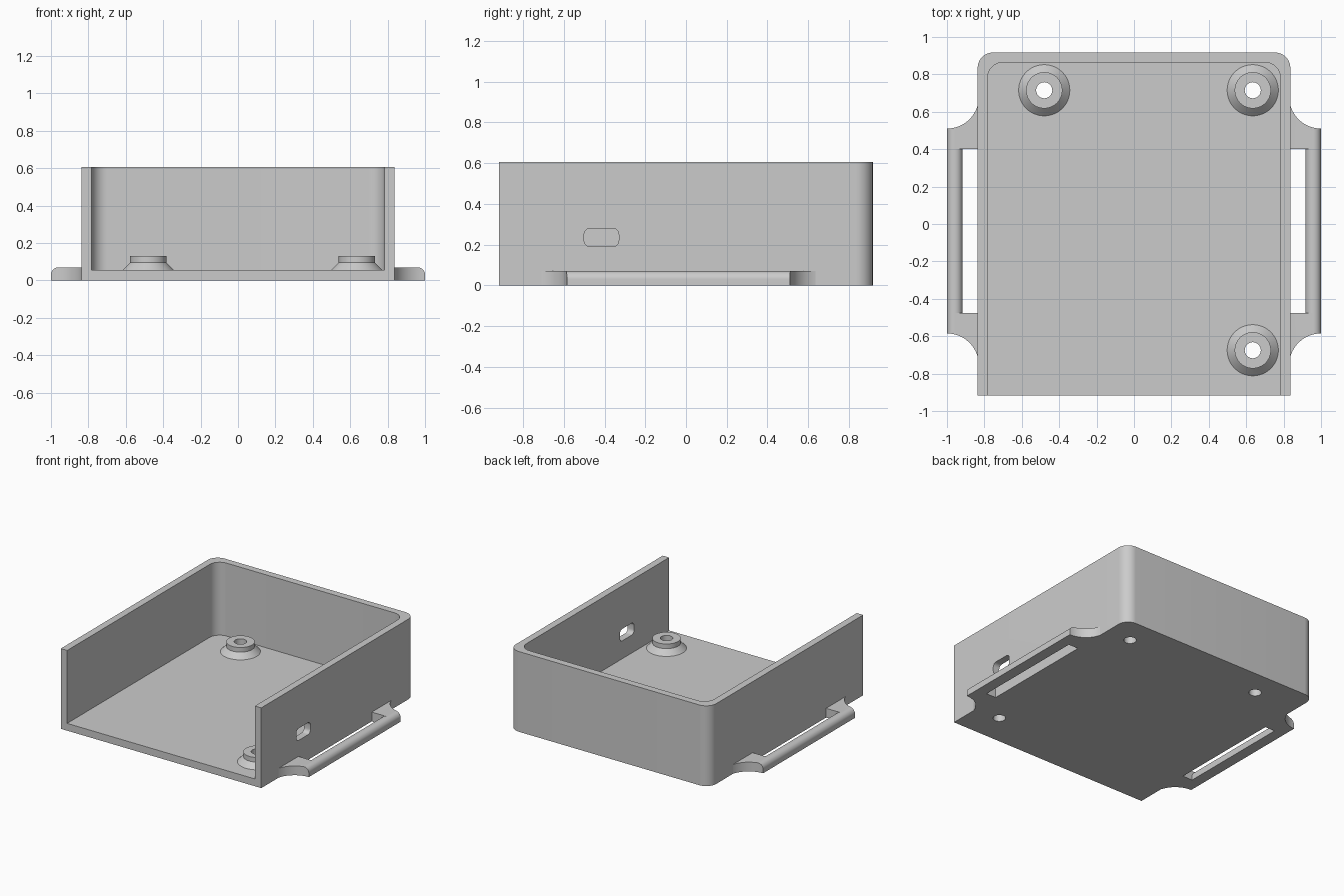
import bpy, bmesh
from math import sin, cos, pi, radians
from mathutils import Vector

cube = bpy.data.objects.get("Cube")
if cube:
    bpy.data.objects.remove(cube, do_unlink=True)

GREY = (0.6, 0.6, 0.6, 1)
grey = bpy.data.materials.new("light grey plastic")
grey.use_nodes = True
grey.diffuse_color = GREY
grey.node_tree.nodes["Principled BSDF"].inputs["Base Color"].default_value = GREY

HX, HY, HEIGHT = 0.836, 0.917, 0.605   # tray half sizes and height
WALL, CORNER = 0.053, 0.083            # wall thickness, corner radius
TAB_H, ROUND = 0.07, 0.04              # strap tab height, edge rounding
SLOT_X = 0.917                         # inner side of strap bar


def arc(cx, cy, r, start, end, steps=12):
    angles = [radians(start + (end - start) * i / steps) for i in range(steps + 1)]
    return [(cx + r * cos(a), cy + r * sin(a)) for a in angles]


def make(name, bm):
    bmesh.ops.recalc_face_normals(bm, faces=bm.faces)
    mesh = bpy.data.meshes.new(name)
    bm.to_mesh(mesh)
    bm.free()
    mesh.materials.append(grey)
    ob = bpy.data.objects.new(name, mesh)
    bpy.context.collection.objects.link(ob)
    return ob


def extrude(name, points, low, high, axis="z", side=1):
    """Extrude a closed 2D profile along one axis."""
    place = {"x": lambda a, b, d: (d, a, b),
             "y": lambda a, b, d: (a * side, d, b),
             "z": lambda a, b, d: (a * side, b, d)}[axis]
    bm = bmesh.new()
    face = bm.faces.new([bm.verts.new(place(a, b, low)) for a, b in points])
    shift = Vector(place(0, 0, high)) - Vector(place(0, 0, low))
    moved = bmesh.ops.extrude_face_region(bm, geom=[face], use_keep_orig=True)["geom"]
    bmesh.ops.translate(bm, vec=shift,
                        verts=[v for v in moved if isinstance(v, bmesh.types.BMVert)])
    return make(name, bm)


def cut(target, cutter):
    cutter.hide_render = True
    mod = target.modifiers.new("cut", "BOOLEAN")
    mod.operation, mod.solver, mod.object = "DIFFERENCE", "EXACT", cutter
    bpy.context.view_layer.objects.active = target
    bpy.ops.object.modifier_apply(modifier=mod.name)
    bpy.data.objects.remove(cutter, do_unlink=True)


def smooth(ob):
    bpy.ops.object.select_all(action="DESELECT")
    ob.select_set(True)
    bpy.context.view_layer.objects.active = ob
    bpy.ops.object.shade_smooth_by_angle(angle=radians(30))


def tray_outline(hx, back, front):
    """Square at the open front, rounded at the two back corners."""
    return ([(-hx, front), (hx, front)]
            + arc(hx - CORNER, back - CORNER, CORNER, 0, 90)
            + arc(CORNER - hx, back - CORNER, CORNER, 90, 180))


# Tray: solid block hollowed out through the top and front
tray = extrude("tray", tray_outline(HX, HY, -HY), 0, HEIGHT)
cut(tray, extrude("cavity", tray_outline(HX - WALL, HY - WALL, -HY - 1), 0.055, 1))

# Rounded cable opening in the left wall
r = 0.03
opening = (arc(-0.36, 0.25, r, 0, 90, 6) + arc(-0.47, 0.25, r, 90, 180, 6)
           + arc(-0.47, 0.22, r, 180, 270, 6) + arc(-0.36, 0.22, r, 270, 360, 6))
cut(tray, extrude("opening", opening, 0.7, 0.95, "x"))

# Standoffs with screw holes through the floor
HOLE = 0.043
profile = [(0.137, 0.055), (0.097, 0.095), (0.097, 0.13), (HOLE, 0.13), (HOLE, 0.05)]
for i, (x, y) in enumerate([(-0.48, 0.715), (0.635, 0.715), (0.635, -0.675)]):
    cut(tray, extrude("hole", arc(x, y, HOLE, 0, 352.5, 47), -0.1, 0.2))
    bm = bmesh.new()
    verts = [bm.verts.new((x + a, y, z)) for a, z in profile]
    edges = [bm.edges.new(pair) for pair in zip(verts, verts[1:])]
    bmesh.ops.spin(bm, geom=verts + edges, cent=(x, y, 0), axis=(0, 0, 1),
                   angle=2 * pi, steps=48, use_merge=True)
    bmesh.ops.remove_doubles(bm, verts=bm.verts, dist=0.0001)
    smooth(make(f"standoff_{i + 1}", bm))
smooth(tray)

# Strap tabs: rounded outer edge, concave ends and a long slot beside the wall
SCOOP = 0.17
for name, side in (("left", 1), ("right", -1)):
    section = ([(HX, 0), (1, 0)]
               + arc(1 - ROUND, TAB_H - ROUND, ROUND, 0, 90) + [(HX, TAB_H)])
    tab = extrude(f"{name}_strap_tab", section, -0.715, 0.64, "y", side)
    for y in (0.51 + SCOOP, -0.585 - SCOOP):
        cut(tab, extrude("scoop", arc(1, y, SCOOP, 0, 356.25, 95), -0.1, 0.2, "z", side))
    slot = ([(HX - 0.1, -0.1), (SLOT_X, -0.1)]
            + arc(SLOT_X + ROUND, TAB_H - ROUND, ROUND, 180, 90)
            + [(SLOT_X + ROUND, 0.2), (HX - 0.1, 0.2)])
    cut(tab, extrude("slot", slot, -0.475, 0.4, "y", side))
    smooth(tab)
